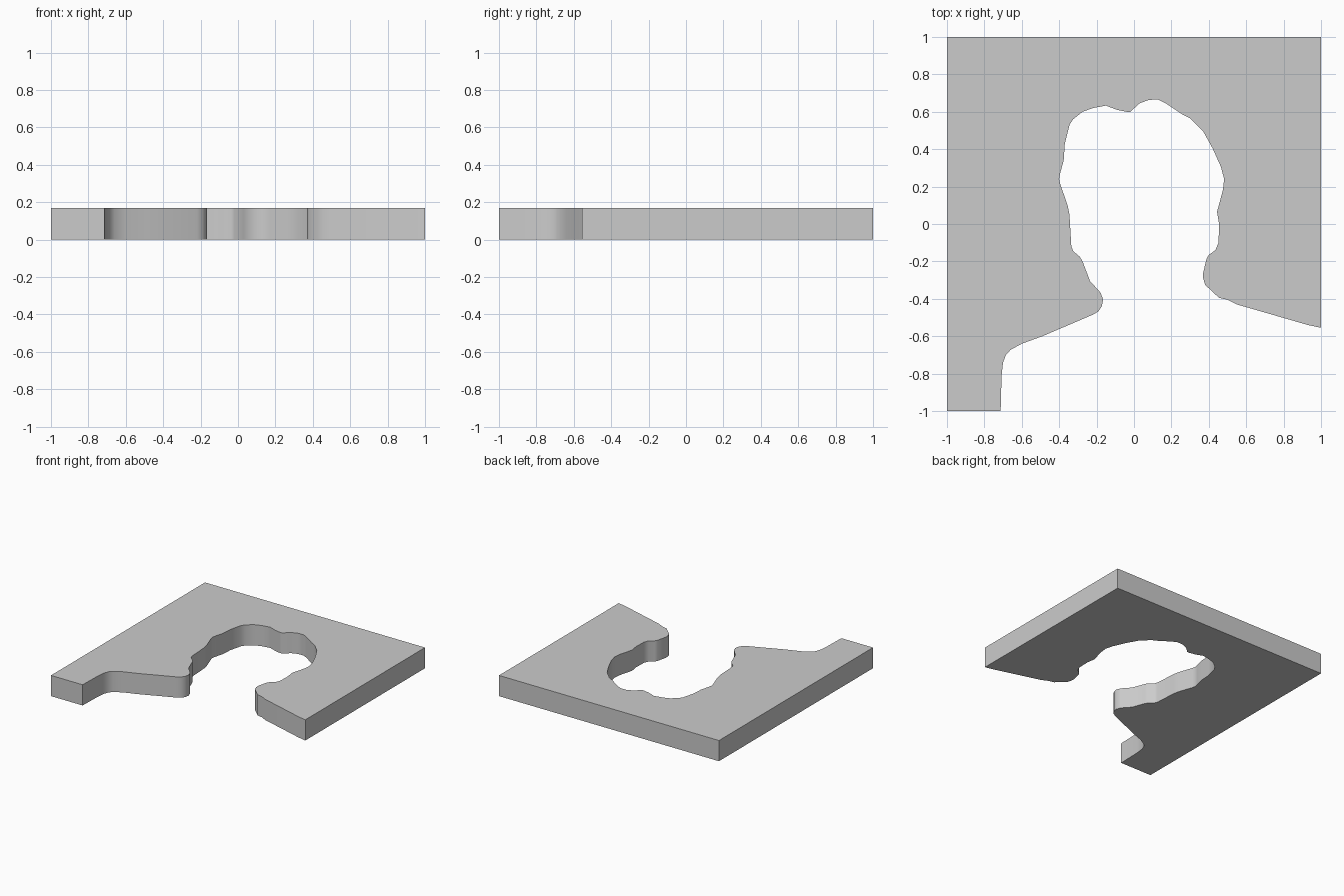
import bpy, bmesh, math

THICKNESS = 0.17

# Cut-out edge: lower left shoulder, up around the head, out to the right shoulder
cutout = [
    (-0.713, -1), (-0.708, -0.81), (-0.70, -0.74), (-0.685, -0.70), (-0.66, -0.673),
    (-0.60, -0.64), (-0.49, -0.60), (-0.22, -0.485), (-0.19, -0.467), (-0.172, -0.44),
    (-0.165, -0.405), (-0.178, -0.368), (-0.235, -0.305), (-0.275, -0.20),
    (-0.29, -0.175), (-0.325, -0.145), (-0.335, -0.12), (-0.345, 0.05),
    (-0.355, 0.10), (-0.395, 0.215), (-0.40, 0.24), (-0.395, 0.27),
    (-0.376, 0.34), (-0.37, 0.43), (-0.345, 0.53), (-0.325, 0.56),
    (-0.275, 0.60), (-0.22, 0.62), (-0.15, 0.633), (-0.09, 0.61),
    (-0.04, 0.60), (-0.02, 0.60), (0.03, 0.645), (0.08, 0.664),
    (0.13, 0.665), (0.17, 0.645), (0.26, 0.585), (0.30, 0.565),
    (0.37, 0.495), (0.42, 0.405), (0.465, 0.305), (0.482, 0.24),
    (0.475, 0.18), (0.444, 0.065), (0.455, 0.0), (0.452, -0.10),
    (0.435, -0.14), (0.40, -0.165), (0.388, -0.185), (0.37, -0.26),
    (0.37, -0.29), (0.38, -0.325), (0.455, -0.395), (0.50, -0.405),
    (0.55, -0.43), (0.93, -0.54), (1, -0.555),
]
corners = [(1, 1), (-1, 1), (-1, -1)]

# Flat plate extruded from the outline
bm = bmesh.new()
base = bm.faces.new([bm.verts.new((x, y, 0)) for x, y in cutout + corners])
top = bmesh.ops.extrude_face_region(bm, geom=[base], use_keep_orig=True)
bmesh.ops.translate(bm, vec=(0, 0, THICKNESS),
                    verts=[v for v in top["geom"] if isinstance(v, bmesh.types.BMVert)])
bmesh.ops.recalc_face_normals(bm, faces=bm.faces)

mesh = bpy.data.meshes.new("silhouette_plate")
bm.to_mesh(mesh)
bm.free()
plate = bpy.data.objects.new("silhouette_plate", mesh)
bpy.context.collection.objects.link(plate)

# Smooth the curved walls, keep the rims crisp
bpy.context.view_layer.objects.active = plate
plate.select_set(True)
bpy.ops.object.shade_smooth_by_angle(angle=math.radians(50))
